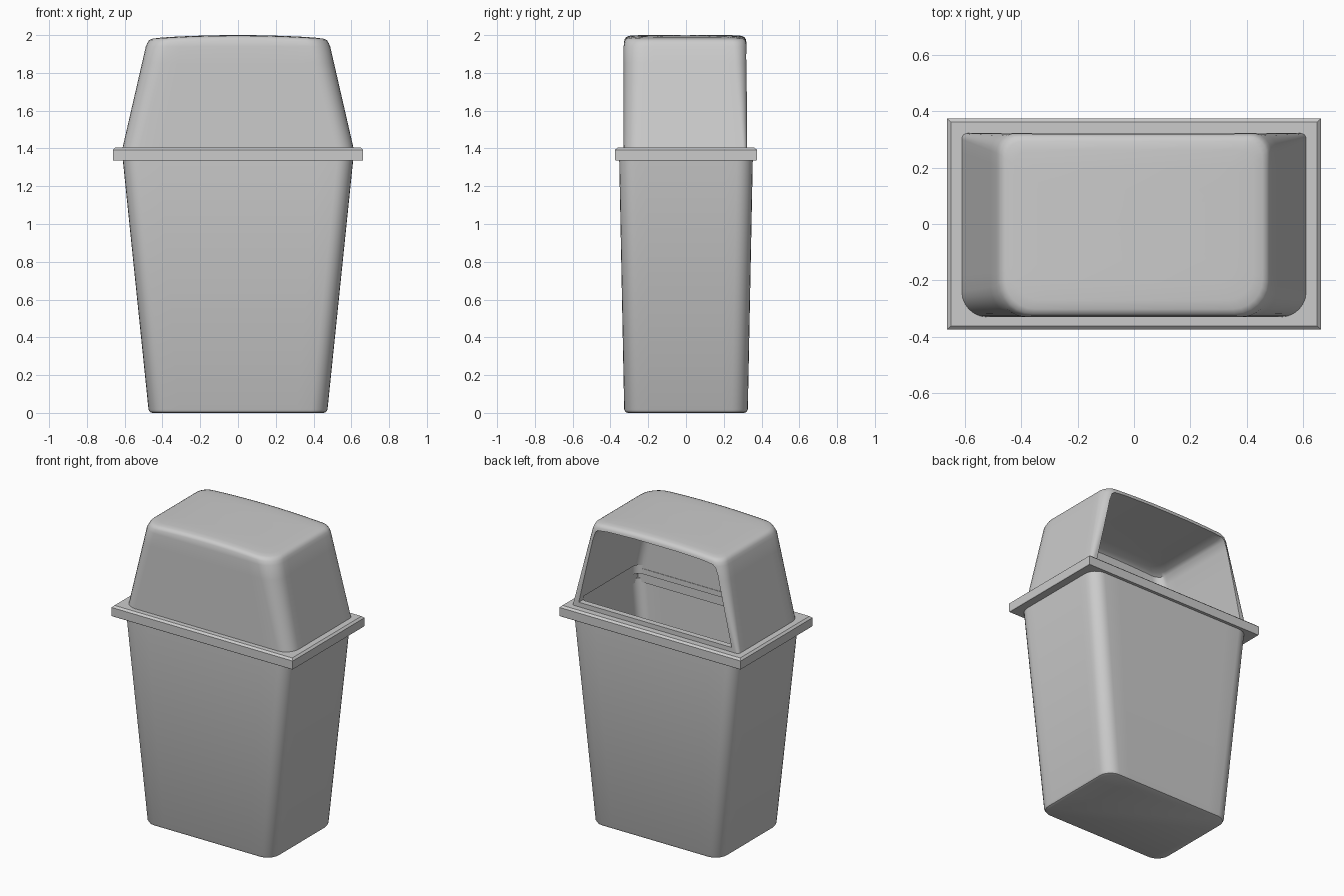
import bpy, bmesh, math

if "Cube" in bpy.data.objects:
    bpy.data.objects.remove(bpy.data.objects["Cube"])


def ring(hx, y0, y1, z, rf=0.0, rb=0.0, crown=0.0, seg=6, sub=10):
    """Rounded rectangle loop; rf / rb = front / back corner radius."""
    corners = [(hx - rf, y0 + rf, rf, -90), (hx - rb, y1 - rb, rb, 0),
               (-hx + rb, y1 - rb, rb, 90), (-hx + rf, y0 + rf, rf, 180)]
    arcs = []
    for cx, cy, r, a0 in corners:
        n = seg if seg else 0
        arcs.append([(cx + r * math.cos(math.radians(a0 + 90 * i / max(n, 1))),
                      cy + r * math.sin(math.radians(a0 + 90 * i / max(n, 1))))
                     for i in range(n + 1)])
    pts = []
    for k, arc in enumerate(arcs):
        pts += arc
        a, b = arc[-1], arcs[(k + 1) % 4][0]
        pts += [(a[0] + (b[0] - a[0]) * i / sub, a[1] + (b[1] - a[1]) * i / sub)
                for i in range(1, sub)]
    return [(x, y, z - crown * (x / 0.47) ** 2) for x, y in pts]


def loft(name, rings, closed=False):
    """Skin a list of loops; cap both ends, or join last to first."""
    bm = bmesh.new()
    loops = [[bm.verts.new(p) for p in r] for r in rings]
    n = len(loops[0])
    pairs = list(zip(loops, loops[1:])) + ([(loops[-1], loops[0])] if closed else [])
    for a, b in pairs:
        for i in range(n):
            j = (i + 1) % n
            bm.faces.new((a[i], a[j], b[j], b[i]))
    if not closed:
        bm.faces.new(loops[0][::-1])
        bm.faces.new(loops[-1])
    bmesh.ops.recalc_face_normals(bm, faces=bm.faces[:])
    me = bpy.data.meshes.new(name)
    bm.to_mesh(me)
    bm.free()
    ob = bpy.data.objects.new(name, me)
    bpy.context.collection.objects.link(ob)
    return ob


def activate(ob):
    bpy.ops.object.select_all(action='DESELECT')
    ob.select_set(True)
    bpy.context.view_layer.objects.active = ob


def smooth(ob):
    activate(ob)
    bpy.ops.object.shade_smooth_by_angle(angle=math.radians(35))


def cut(ob, cutter):
    m = ob.modifiers.new("cut", 'BOOLEAN')
    m.operation, m.solver, m.object = 'DIFFERENCE', 'EXACT', cutter
    activate(ob)
    bpy.ops.object.modifier_apply(modifier=m.name)
    bpy.data.objects.remove(cutter)


# Tapered bin body, hollow and open at the top
def body_ring(z, inset=0.0):
    t = z / 1.36
    r = 0.085 - inset * 0.6
    return ring(0.472 + 0.14 * t - inset, -0.327 - 0.027 * t + inset,
                0.327 + 0.027 * t - inset, z, r, r)


smooth(loft("bin_body", [body_ring(0, 0.018), body_ring(0.005, 0.006), body_ring(0.018),
                         body_ring(1.36), body_ring(1.36, 0.04), body_ring(0.06, 0.04),
                         body_ring(0.04, 0.06)]))

# Square-cornered collar with a rectangular hole
profile = [(0.66, 0.373, 1.335), (0.663, 0.375, 1.34), (0.663, 0.375, 1.393),
           (0.65, 0.362, 1.405), (0.565, 0.305, 1.405), (0.565, 0.305, 1.335)]
loft("collar", [ring(x, -y, y, z, seg=0, sub=1) for x, y, z in profile], closed=True)


# Hood tapering upwards, with a crowned top
def half_width(z):
    return 0.612 - 0.132 * (z - 1.40) / 0.575


rings = []
for z in (1.40, 1.55, 1.70, 1.85, 1.94):
    t = (z - 1.40) / 0.54
    rings.append(ring(half_width(z), -0.33, 0.322, z, 0.09 + 0.02 * t, 0.02 + 0.05 * t))
for d, z in ((0.004, 1.976), (0.012, 1.989), (0.028, 1.996), (0.06, 1.999),
             (0.12, 2.0), (0.2, 2.0), (0.3, 2.0)):
    k = max(0.12 - d * 0.5, 0.02)
    rings.append(ring(0.484 - d, -0.33 + d, 0.322 - d, z, k, max(0.07 - d * 0.3, 0.01), 0.017))
hood = loft("hood", rings)

# Cavity that runs out through the back as the opening
rings = [ring(half_width(z) - 0.045, -0.29, 0.5, z, 0.06, 0.02) for z in (1.435, 1.6, 1.75, 1.88)]
for d, z in ((0.005, 1.942), (0.025, 1.957), (0.1, 1.962), (0.3, 1.962)):
    rings.append(ring(0.445 - d, -0.29 + d, 0.5 - d * 0.2, z, 0.06, 0.02, 0.015))
cut(hood, loft("cavity_cutter", rings))

# Hole through the base of the hood into the bin
cut(hood, loft("base_cutter", [ring(0.562, -0.287, 0.283, z, 0.05, 0.02) for z in (1.37, 1.46)]))
smooth(hood)
